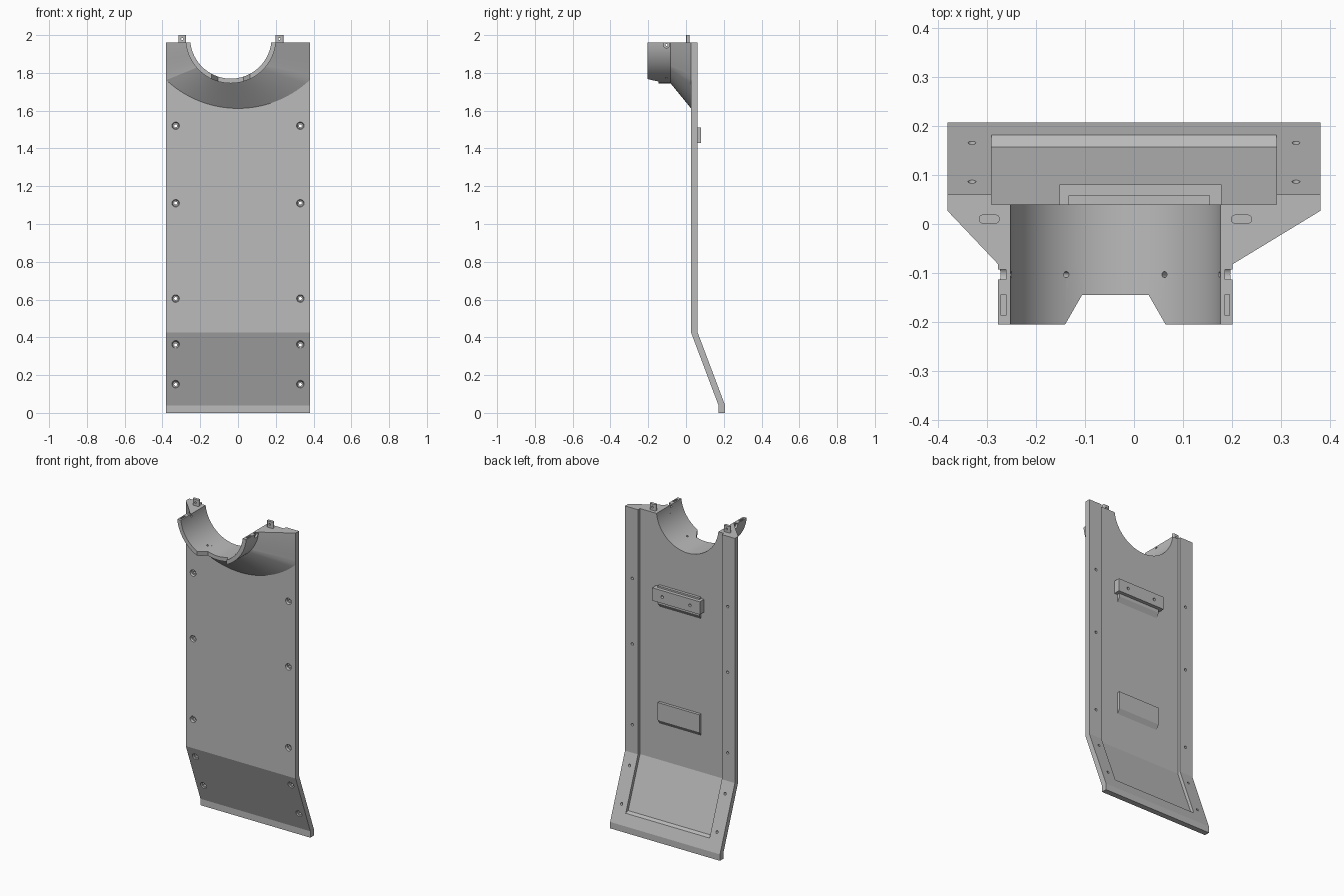
import bpy, bmesh, math
from mathutils import Matrix, Vector

old = bpy.data.objects.get("Cube")
if old:
    bpy.data.objects.remove(old, do_unlink=True)

grey = bpy.data.materials.new("plain grey")
grey.use_nodes = True
COLOUR = (0.5, 0.5, 0.5, 1)
grey.diffuse_color = COLOUR
grey.node_tree.nodes["Principled BSDF"].inputs["Base Color"].default_value = COLOUR

RIM = 1.96                  # height of the flat top
CX, CZ = -0.038, 1.985      # axis of the round cradle
INNER, OUTER = 0.2155, 0.24
BACK_OF_CRADLE, PANEL_FRONT = -0.082, 0.027


def make(name, bm):
    bmesh.ops.recalc_face_normals(bm, faces=bm.faces)
    mesh = bpy.data.meshes.new(name)
    bm.to_mesh(mesh)
    bm.free()
    mesh.materials.append(grey)
    ob = bpy.data.objects.new(name, mesh)
    bpy.context.scene.collection.objects.link(ob)
    return ob


def loft(name, rings):
    """Solid skin through rings of equal point count."""
    bm = bmesh.new()
    loops = [[bm.verts.new(p) for p in ring] for ring in rings]
    for a, b in zip(loops, loops[1:]):
        for i in range(len(a)):
            j = (i + 1) % len(a)
            bm.faces.new((a[i], a[j], b[j], b[i]))
    bm.faces.new(loops[0])
    bm.faces.new(loops[-1])
    return make(name, bm)


def prism(name, outline, axis, lo, hi):
    """Extrude a 2D outline along one axis."""
    def place(p, d):
        v = list(p)
        v.insert(axis, d)
        return v
    return loft(name, [[place(p, d) for p in outline] for d in (lo, hi)])


def box(name, x0, x1, y0, y1, z0, z1):
    return prism(name, [(x0, y0), (x1, y0), (x1, y1), (x0, y1)], 2, z0, z1)


def rod(name, start, end, r1, r2=None, sides=24):
    start, end = Vector(start), Vector(end)
    d = end - start
    turn = d.to_track_quat('Z', 'Y').to_matrix().to_4x4()
    bm = bmesh.new()
    bmesh.ops.create_cone(bm, cap_ends=True, segments=sides, radius1=r1,
                          radius2=r1 if r2 is None else r2, depth=d.length,
                          matrix=Matrix.Translation((start + end) / 2) @ turn)
    return make(name, bm)


def cut(ob, cutters):
    """Subtract the cutters, bake the result and remove them."""
    for c in cutters:
        m = ob.modifiers.new("cut", 'BOOLEAN')
        m.operation, m.solver, m.object = 'DIFFERENCE', 'EXACT', c
        c.hide_render = True
    dg = bpy.context.evaluated_depsgraph_get()
    baked = bpy.data.meshes.new_from_object(ob.evaluated_get(dg))
    ob.modifiers.clear()
    ob.data = baked
    for c in cutters:
        bpy.data.objects.remove(c, do_unlink=True)


def bore():
    return rod("bore_cutter", (CX, -0.5, CZ), (CX, 0.5, CZ), INNER, sides=96)


def arc(radius, n=49):
    """Points of the cradle circle below the rim, from -x to +x."""
    a = math.asin((CZ - RIM) / radius)
    angles = [math.pi + a + (math.pi - 2 * a) * i / (n - 1) for i in range(n)]
    return [(CX + radius * math.cos(t), CZ + radius * math.sin(t)) for t in angles]


# Main panel: bent sheet with a shallow tray in the back
panel = prism("main_panel", [(0.027, RIM), (0.027, 0.425), (0.172, 0.04), (0.172, 0),
                             (0.207, 0), (0.207, 0.04), (0.06, 0.43), (0.06, RIM)], 0, -0.38, 0.38)
tray = prism("tray_cutter", [(0.04, 2.1), (0.04, 0.425), (0.157, 0.116), (0.3, 0.07),
                             (0.3, 2.1)], 0, -0.29, 0.29)
cutters = [tray, bore()]

# Countersunk screw holes down both edges
for z in (1.52, 1.11, 0.605, 0.36, 0.15):
    front = PANEL_FRONT + max(0, 0.425 - z) * 0.377
    for x in (-0.33, 0.33):
        cutters.append(rod("hole_cutter", (x, front - 0.1, z), (x, front + 0.1, z), 0.008))
        cutters.append(rod("sink_cutter", (x, front - 0.012, z), (x, front + 0.012, z), 0.024, 0.016))
cut(panel, cutters)

# Shoulder: blends the round cradle into the wide panel
N, SIDE = 49, 10
wide = []
R = 0.556
half = math.asin(0.38 / R)
for i in range(N):
    if i < SIDE or i >= N - SIDE:
        k = min(i, N - 1 - i) / SIDE
        wide.append((-0.38 if i < SIDE else 0.38, RIM - 0.19 * k))
    else:
        t = half * (2 * (i - SIDE) / (N - 1 - 2 * SIDE) - 1)
        wide.append((R * math.sin(t), 1.612 + R * (1 - math.cos(t))))
shoulder = loft("shoulder", [[(x, BACK_OF_CRADLE, z) for x, z in arc(OUTER, N)],
                             [(x, PANEL_FRONT, z) for x, z in wide]])
cut(shoulder, [bore()])

# Cradle: half ring with a tapered notch at the front
cradle = prism("cradle", arc(OUTER) + arc(INNER)[::-1], 1, -0.205, BACK_OF_CRADLE)
cutters = [prism("notch_cutter", [(-0.152, -0.225), (0.076, -0.225), (0.03, -0.145),
                                  (-0.106, -0.145)], 2, 1.6, 1.9)]
for s in (-1, 1):
    # screw seat, screw hole and slot in each rim
    cutters.append(rod("seat_cutter", (CX + s * 0.223, -0.103, 1.948),
                       (CX + s * 0.3, -0.103, 1.948), 0.016))
    cutters.append(rod("rim_hole_cutter", (CX + s * 0.15, -0.103, 1.948),
                       (CX + s * 0.3, -0.103, 1.948), 0.006))
    x = CX + s * 0.228
    cutters.append(box("slot_cutter", x - 0.005, x + 0.005, -0.186, -0.144, 1.93, 2.0))
    # radial hole low in the wall
    d = Vector((s * 0.1, 0, -0.191)).normalized()
    c = Vector((CX, -0.103, CZ))
    cutters.append(rod("radial_cutter", c + d * 0.18, c + d * 0.3, 0.006))
cut(cradle, cutters)

# Locating tabs on the top
for side, x in (("right", -0.295), ("left", 0.219)):
    outline = []
    for i in range(24):
        t = 2 * math.pi * (i + 0.5) / 24
        dx, dy = math.cos(t), math.sin(t)
        outline.append((x + math.copysign(0.013, dx) + 0.008 * dx,
                        0.01 + math.copysign(0.002, dy) + 0.007 * dy))
    tab = prism(side + "_tab", outline, 2, 1.95, 2.0)
    cut(tab, [rod("tab_hole_cutter", (x, -0.1, 1.98), (x, 0.1, 1.98), 0.006)])

# Raised pads in the tray, sloped along their lower edge
for name, z in (("upper_pad", 1.38), ("lower_pad", 0.65)):
    prism(name, [(0.038, z), (0.058, z + 0.03), (0.058, z + 0.14), (0.038, z + 0.14)],
          0, -0.133, 0.155)

# Mounting block with two screw holes
block = box("mounting_block", -0.152, 0.178, 0.038, 0.08, 1.43, 1.51)
cut(block, [rod("block_hole_cutter", (x, 0.062, 1.47), (x, 0.1, 1.47), 0.009)
            for x in (-0.083, 0.109)])

# Smooth the round surfaces, keep the creases
for ob in bpy.context.scene.objects:
    if ob.type == 'MESH':
        for p in ob.data.polygons:
            p.use_smooth = True
        ob.data.set_sharp_from_angle(angle=0.29)
